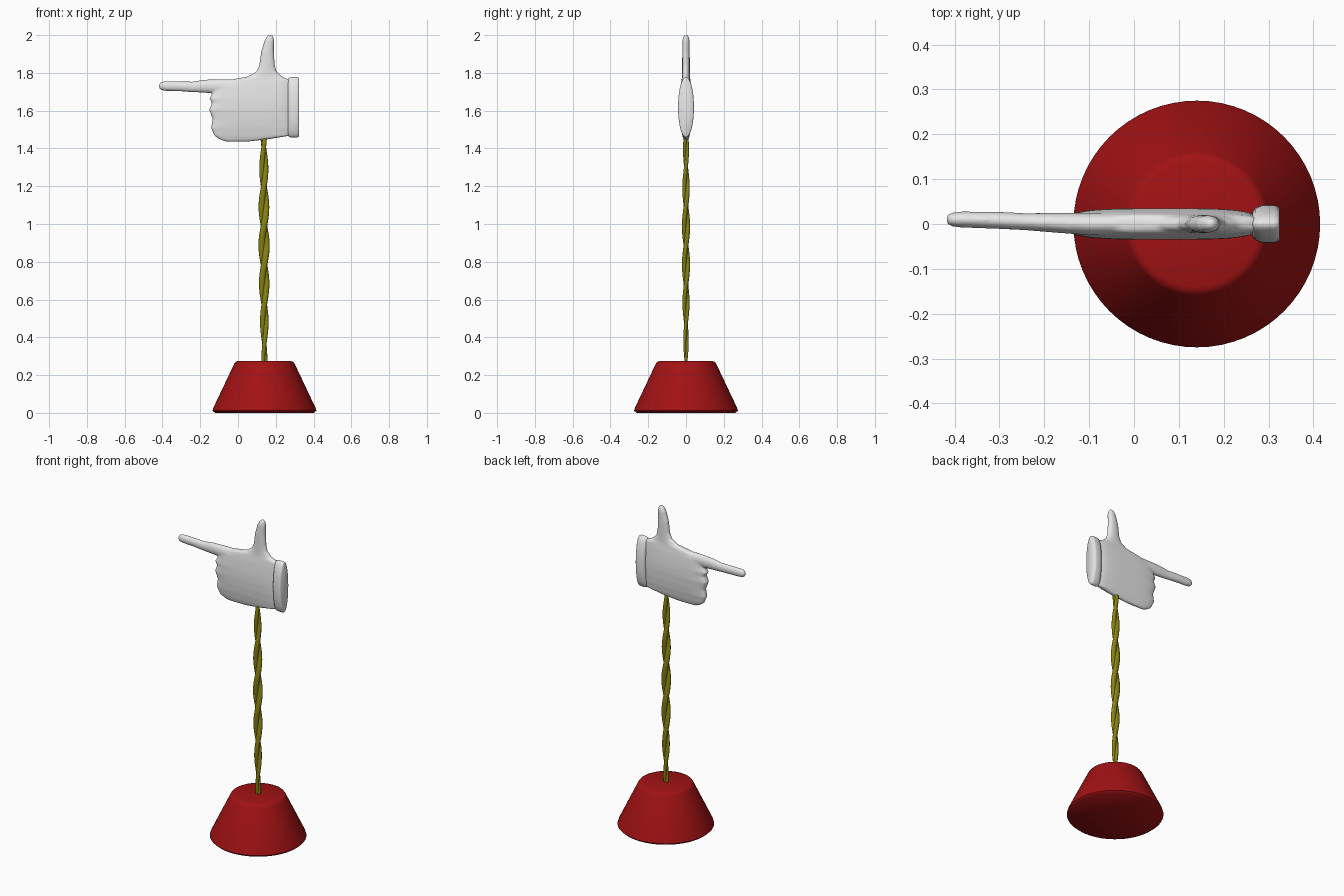
import bpy, bmesh, math
from mathutils import Vector

cube = bpy.data.objects.get("Cube")
if cube:
    bpy.data.objects.remove(cube, do_unlink=True)

AXIS_X = 0.14  # upright axis shared by base and post


def material(name, rgb):
    m = bpy.data.materials.new(name)
    m.use_nodes = True
    m.diffuse_color = (*rgb, 1)
    node = next(n for n in m.node_tree.nodes if n.type == 'BSDF_PRINCIPLED')
    node.inputs["Base Color"].default_value = (*rgb, 1)
    return m


RED = material("dark red", (0.36, 0.006, 0.007))
OLIVE = material("olive yellow", (0.25, 0.23, 0.006))
WHITE = material("glove white", (0.8, 0.8, 0.8))


def ring(center, u, v, n=32, power=2):
    """Superellipse of points around center, spanned by half-axes u and v."""
    pts = []
    for i in range(n):
        a = math.tau * i / n
        c, s = math.cos(a), math.sin(a)
        cu = math.copysign(abs(c) ** (2 / power), c)
        sv = math.copysign(abs(s) ** (2 / power), s)
        pts.append(Vector(center) + Vector(u) * cu + Vector(v) * sv)
    return pts


def loft(name, shells, mat, angle=40):
    """Skin each list of rings into a capped shell, all in one object."""
    bm = bmesh.new()
    for rings in shells:
        rows = [[bm.verts.new(p) for p in r] for r in rings]
        for a, b in zip(rows, rows[1:]):
            for i in range(len(a)):
                j = (i + 1) % len(a)
                bm.faces.new((a[i], a[j], b[j], b[i]))
        bm.faces.new(rows[0])
        bm.faces.new(rows[-1])
    bmesh.ops.recalc_face_normals(bm, faces=bm.faces)
    mesh = bpy.data.meshes.new(name)
    bm.to_mesh(mesh)
    bm.free()
    mesh.materials.append(mat)
    ob = bpy.data.objects.new(name, mesh)
    bpy.context.collection.objects.link(ob)
    bpy.ops.object.select_all(action='DESELECT')
    ob.select_set(True)
    bpy.context.view_layer.objects.active = ob
    bpy.ops.object.shade_smooth_by_angle(angle=math.radians(angle))
    return ob


# Base: truncated cone with softened rims
base_profile = [(0.262, 0), (0.275, 0.012), (0.27, 0.028),
                (0.16, 0.26), (0.153, 0.27), (0.14, 0.275)]
loft("base", [[ring((AXIS_X, 0, z), (r, 0, 0), (0, r, 0), 64)
               for r, z in base_profile]], RED, 50)


# Post: two strands twisted round each other, thickest in the middle
def strand(phase):
    rows, steps, z0, z1 = [], 110, 0.26, 1.47
    for k in range(steps + 1):
        t = k / steps
        size = 0.015 + 0.004 * t + 0.012 * math.sin(math.pi * t)
        a = math.tau * 2.9 * t + phase
        off, rad = size * 0.42, size * 0.6
        center = (AXIS_X - 0.004 * t + off * math.cos(a),
                  off * 0.75 * math.sin(a), z0 + (z1 - z0) * t)
        rows.append(ring(center, (rad, 0, 0), (0, rad * 0.75, 0), 14))
    return rows


loft("twisted_post", [strand(0), strand(math.pi)], OLIVE, 60)

# Palm and thumb: levels of height, front edge, back edge, half thickness
palm_levels = [
    (1.437, -0.07, 0.06, 0.008), (1.45, -0.1, 0.17, 0.014),
    (1.467, -0.125, 0.27, 0.019), (1.51, -0.143, 0.28, 0.027),
    (1.555, -0.134, 0.28, 0.032), (1.605, -0.152, 0.28, 0.035),
    (1.64, -0.138, 0.28, 0.035), (1.665, -0.151, 0.28, 0.034),
    (1.69, -0.135, 0.28, 0.032), (1.73, -0.13, 0.28, 0.028),
    (1.762, -0.05, 0.275, 0.023), (1.78, 0.05, 0.235, 0.021),
    (1.807, 0.097, 0.205, 0.02), (1.84, 0.113, 0.195, 0.02),
    (1.91, 0.122, 0.19, 0.02), (1.97, 0.14, 0.191, 0.019),
    (1.992, 0.153, 0.187, 0.014), (2.002, 0.164, 0.178, 0.007)]
palm = [ring(((a + b) / 2, 0, z), ((b - a) / 2, 0, 0), (0, h, 0), 48,
             3.5 if z < 1.77 else 2.2) for z, a, b, h in palm_levels]

# Pointing finger: stations of x, y, bottom, top, half thickness
finger_stations = [
    (-0.418, 0.01, 1.721, 1.739, 0.008), (-0.408, 0.01, 1.709, 1.752, 0.015),
    (-0.385, 0.01, 1.705, 1.756, 0.018), (-0.3, 0.008, 1.702, 1.755, 0.019),
    (-0.24, 0.005, 1.698, 1.754, 0.019), (-0.18, 0.003, 1.695, 1.764, 0.022),
    (-0.1, 0, 1.69, 1.767, 0.025), (0.02, 0, 1.68, 1.767, 0.026),
    (0.1, 0, 1.68, 1.77, 0.024)]
finger = [ring((x, y, (a + b) / 2), (0, h, 0), (0, 0, (b - a) / 2), 24)
          for x, y, a, b, h in finger_stations]

# Fuse palm, thumb and finger into one soft skin
hand = loft("pointing_hand", [palm, finger], WHITE, 70)
skin = hand.modifiers.new("Fuse", 'REMESH')
skin.mode = 'VOXEL'
skin.voxel_size = 0.005
skin.use_smooth_shade = True
soft = hand.modifiers.new("Soften", 'SMOOTH')
soft.factor = 0.5
soft.iterations = 5

# Cuff: rounded lens-shaped band at the wrist
cuff_stations = [(0.264, 0.148, 0.028), (0.27, 0.157, 0.036),
                 (0.285, 0.16, 0.042), (0.312, 0.16, 0.042),
                 (0.321, 0.157, 0.04), (0.324, 0.152, 0.036)]
loft("cuff", [[ring((x, 0, 1.618), (0, h, 0), (0, 0, r), 48)
               for x, r, h in cuff_stations]], WHITE, 45)
